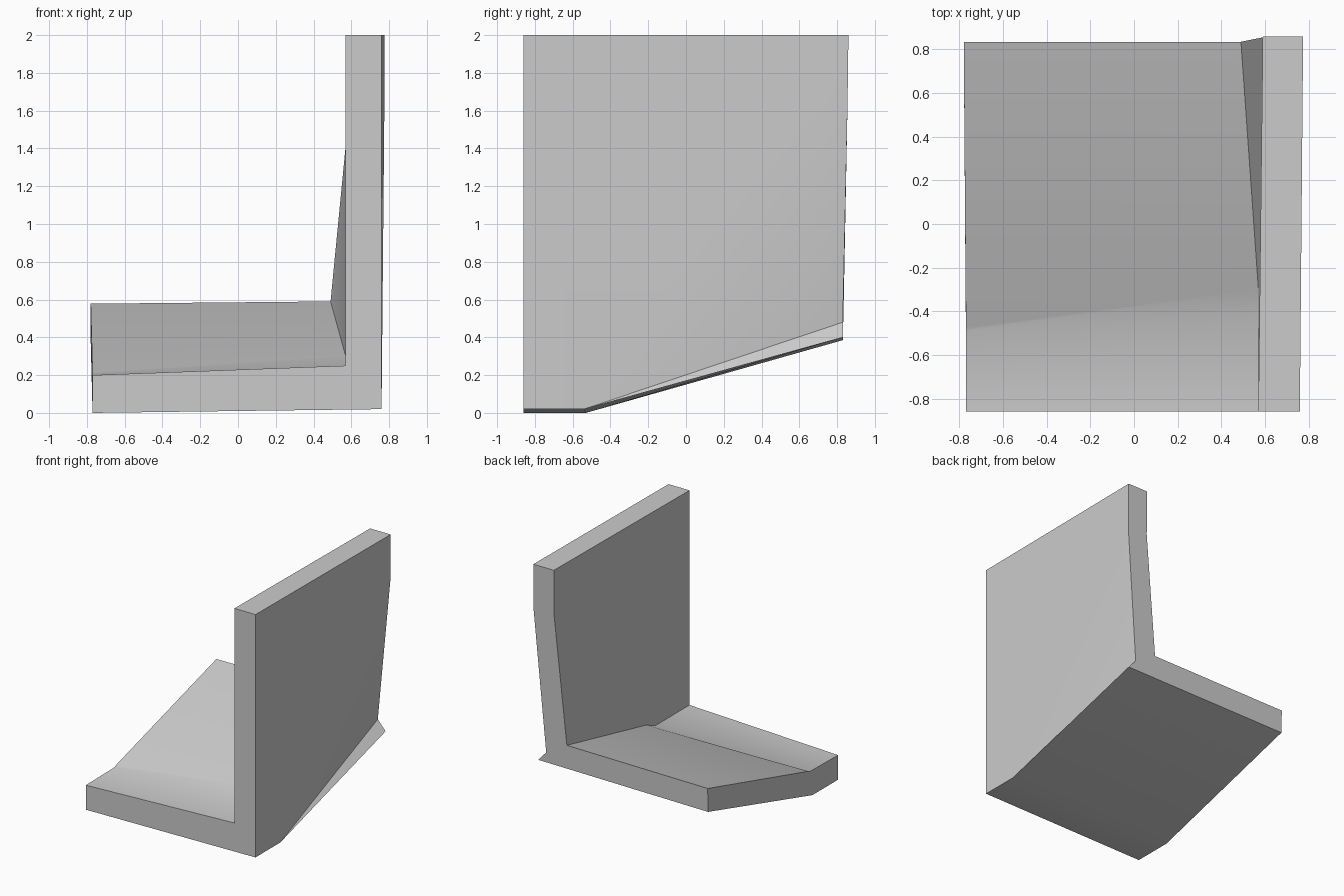
import bpy
import bmesh
import math

cube = bpy.data.objects.get("Cube")
if cube:
    bpy.data.objects.remove(cube, do_unlink=True)

# Rails: each corner of the L-shaped section followed from front to back
rails = {
    "floor_under": [(-0.77, -0.86, 0.0), (-0.77, -0.53, 0.0), (-0.78, 0.83, 0.385)],
    "wall_foot": [(0.76, -0.86, 0.02), (0.76, -0.54, 0.02), (0.75, 0.83, 0.4)],
    "pinch": [(0.68, 0.83, 0.48)],
    "outer_bend": [(0.775, 0.855, 1.62)],
    "outer_top": [(0.76, -0.86, 2), (0.775, 0.86, 2)],
    "inner_top": [(0.57, -0.86, 2), (0.59, 0.86, 2)],
    "inner_bend": [(0.59, 0.855, 1.62)],
    "inner_corner": [(0.57, -0.86, 0.25), (0.57, -0.42, 0.25),
                     (0.57, -0.3, 0.3), (0.49, 0.835, 0.59)],
    "floor_edge": [(-0.77, -0.86, 0.2), (-0.77, -0.49, 0.205),
                   (-0.77, -0.475, 0.215), (-0.78, 0.835, 0.578)],
}

bm = bmesh.new()
v = {name: [bm.verts.new(p) for p in pts] for name, pts in rails.items()}
under, foot = v["floor_under"], v["wall_foot"]
corner, edge = v["inner_corner"], v["floor_edge"]
outer, inner = v["outer_top"], v["inner_top"]
pinch, outer_bend, inner_bend = (v[n][0] for n in ("pinch", "outer_bend", "inner_bend"))


def strip(a, b):
    """Fill quads between two rails of equal length."""
    for i in range(len(a) - 1):
        bm.faces.new((a[i], a[i + 1], b[i + 1], b[i]))


# Floor: underside, upper ramp and free side
strip(under, foot)
strip(edge, corner)
bm.faces.new(under + edge[::-1])

# Wall: top, both broad sides and the pinched lower back corner
strip(outer, inner)
bm.faces.new([foot[0], foot[1], outer_bend, outer[1], outer[0]])
bm.faces.new([foot[1], pinch, outer_bend])
bm.faces.new([foot[1], foot[2], pinch])
bm.faces.new(corner[:3] + [inner_bend, inner[1], inner[0]])
bm.faces.new([corner[2], corner[3], inner_bend])

# End caps
bm.faces.new([under[0], foot[0], outer[0], inner[0], corner[0], edge[0]])
bm.faces.new([pts[-1] for pts in v.values()])
bmesh.ops.recalc_face_normals(bm, faces=bm.faces[:])

mesh = bpy.data.meshes.new("corner_floor_and_wall")
bm.to_mesh(mesh)
bm.free()
panel = bpy.data.objects.new("corner_floor_and_wall", mesh)
bpy.context.collection.objects.link(panel)

# Plain grey surface
grey = bpy.data.materials.new("plain grey")
grey.use_nodes = True
colour = (0.6, 0.6, 0.6, 1)
grey.diffuse_color = colour
grey.node_tree.nodes["Principled BSDF"].inputs["Base Color"].default_value = colour
mesh.materials.append(grey)

# Soft bends, crisp corners
bpy.ops.object.select_all(action="DESELECT")
panel.select_set(True)
bpy.context.view_layer.objects.active = panel
bpy.ops.object.shade_smooth_by_angle(angle=math.radians(30))
